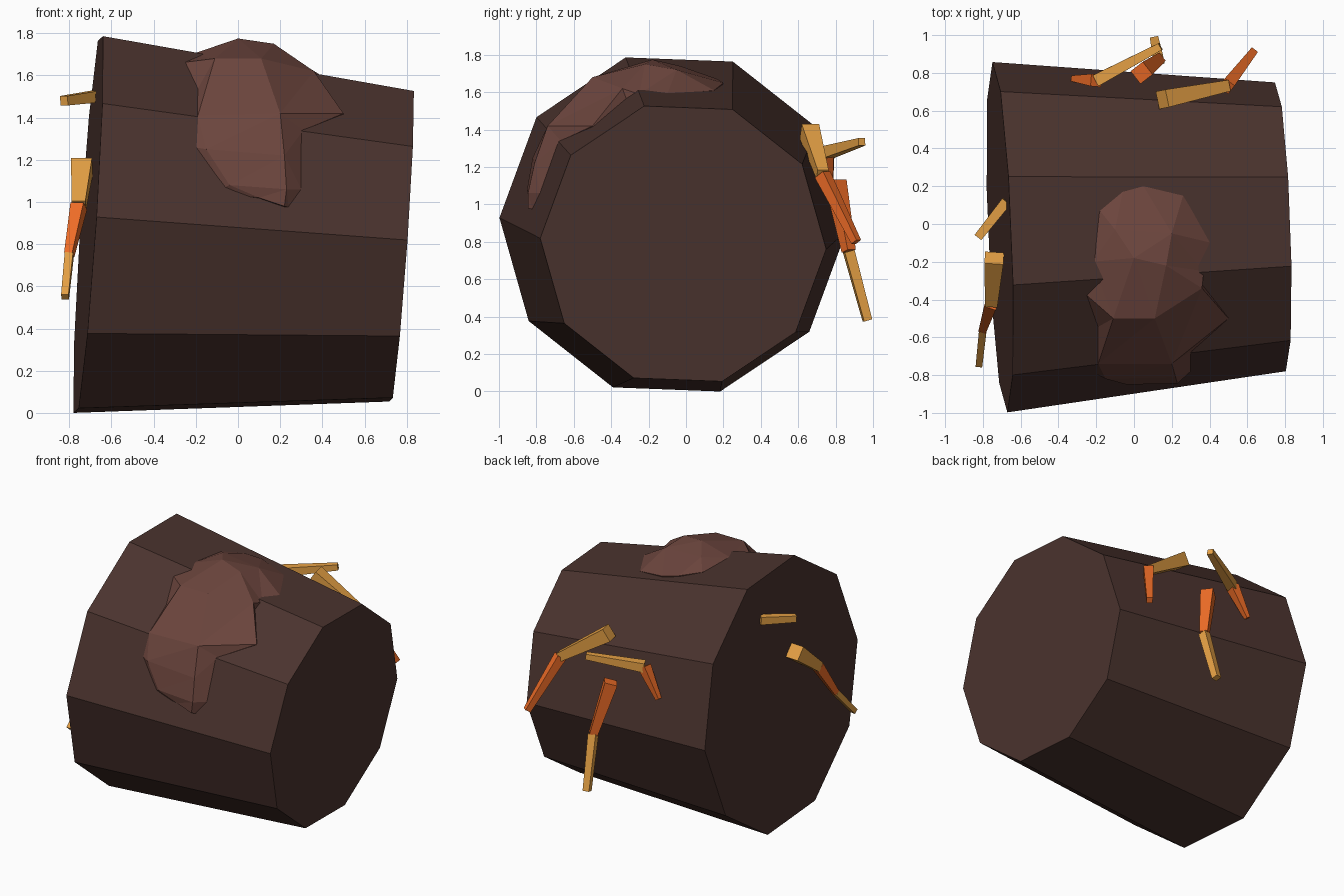
import bpy, bmesh
from math import sin, cos, radians
from mathutils import Vector

if "Cube" in bpy.data.objects:
    bpy.data.objects.remove(bpy.data.objects["Cube"])


def material(name, rgb):
    m = bpy.data.materials.new(name)
    m.diffuse_color = (*rgb, 1)
    m.use_nodes = True
    m.node_tree.nodes["Principled BSDF"].inputs["Base Color"].default_value = m.diffuse_color
    return m


BARK = material("bark", (0.069, 0.033, 0.027))
KNOT = material("knot_brown", (0.15, 0.06, 0.047))
YELLOW = material("yellow", (0.80, 0.36, 0.06))
ORANGE = material("orange", (0.85, 0.15, 0.02))


def make_object(name, bm, mat):
    bmesh.ops.recalc_face_normals(bm, faces=bm.faces)
    me = bpy.data.meshes.new(name)
    bm.to_mesh(me)
    bm.free()
    me.materials.append(mat)
    ob = bpy.data.objects.new(name, me)
    bpy.context.collection.objects.link(ob)
    return ob


def loft(bm, a, b):
    """Closed prism between two matching rings."""
    n = len(a)
    a = [bm.verts.new(p) for p in a]
    b = [bm.verts.new(p) for p in b]
    bm.faces.new(a)
    bm.faces.new(b)
    for i in range(n):
        j = (i + 1) % n
        bm.faces.new((a[i], a[j], b[j], b[i]))


# Log: ten-sided tapered drum with slanted ends
def log_ring(cx, cy, cz, r, slope_z, slope_y):
    ring = []
    for k in range(10):
        a = radians(69.8 + 36 * k)
        dy, dz = r * cos(a), r * sin(a)
        ring.append((cx + slope_z * dz + slope_y * dy, cy + dy, cz + dz))
    return ring


bm = bmesh.new()
loft(bm, log_ring(-0.71, -0.07, 0.893, 0.928, 0.067, -0.04),
     log_ring(0.775, -0.015, 0.79, 0.765, 0.07, -0.035))
make_object("log", bm, BARK)

# Raised patch draped over the top and front: rows from back to lower tip
rows = [
    [(-.18, .07, 1.69), (-.06, .17, 1.67), (.05, .20, 1.65), (.26, .15, 1.61)],
    [(-.22, -.10, 1.69), (-.10, -.03, 1.74), (.20, -.05, 1.72), (.41, -.10, 1.59)],
    [(-.22, -.20, 1.70), (0, -.18, 1.775), (.17, -.22, 1.75), (.37, -.25, 1.59)],
    [(-.27, -.36, 1.66), (-.11, -.50, 1.68), (.11, -.50, 1.68), (.36, -.34, 1.62)],
    [(-.20, -.55, 1.52), (-.19, -.74, 1.41), (.20, -.74, 1.42), (.50, -.50, 1.42)],
    [(-.21, -.79, 1.26), (-.15, -.82, 1.25), (.22, -.81, 1.22), (.31, -.67, 1.34)],
    [(-.08, -.83, 1.06), (-.04, -.85, 1.08), (.23, -.845, 1.06), (.30, -.78, 1.06)],
    [(0, -.83, 1.03), (.10, -.84, 1.02), (.22, -.845, .98), (.24, -.82, .975)],
]
bm = bmesh.new()
grid = [[bm.verts.new(p) for p in row] for row in rows]
for r0, r1 in zip(grid, grid[1:]):
    for i in range(3):
        bm.faces.new((r0[i], r1[i], r1[i + 1], r0[i + 1]))
# skirt sunk into the log so the patch has no open rim
rim = [e for e in bm.edges if e.is_boundary]
skirt = bmesh.ops.extrude_edge_only(bm, edges=rim)["geom"]
for v in skirt:
    if isinstance(v, bmesh.types.BMVert):
        v.co.y += (-0.05 - v.co.y) * 0.08
        v.co.z += (0.85 - v.co.z) * 0.08
bmesh.ops.triangulate(bm, faces=bm.faces)
make_object("raised_patch", bm, KNOT)


# Twigs: tapered four-sided sticks
def stick(name, p, q, w0, w1, mat):
    p, q = Vector(p), Vector(q)
    rot = (q - p).to_track_quat('Z', 'Y')

    def square(c, w):
        return [c + rot @ Vector((sx * w / 2, sy * w / 2, 0))
                for sx, sy in ((-1, -1), (1, -1), (1, 1), (-1, 1))]
    bm = bmesh.new()
    loft(bm, square(p, w0), square(q, w1))
    make_object(name, bm, mat)


stick("end_splinter", (-.825, -.07, 1.48), (-.675, .12, 1.50), .045, .055, YELLOW)
stick("end_twig_base", (-.74, -.18, 1.17), (-.755, -.42, .98), .10, .065, YELLOW)
stick("end_twig_middle", (-.755, -.42, .98), (-.80, -.56, .75), .065, .04, ORANGE)
stick("end_twig_tip", (-.80, -.56, .75), (-.82, -.745, .55), .04, .035, YELLOW)

stick("back_twig_a_base", (.15, .66, 1.39), (.49, .73, 1.16), .095, .06, YELLOW)
stick("back_twig_a_tip", (.49, .73, 1.16), (.63, .91, .80), .065, .04, ORANGE)
stick("back_twig_b_base", (.14, .94, 1.335), (-.20, .76, 1.28), .04, .065, YELLOW)
stick("back_twig_b_tip", (-.20, .76, 1.28), (-.32, .77, 1.08), .065, .03, ORANGE)
stick("back_twig_c_base", (.04, .80, 1.12), (.13, .87, .75), .085, .055, ORANGE)
stick("back_twig_c_tip", (.13, .87, .75), (.11, .97, .38), .055, .045, YELLOW)
